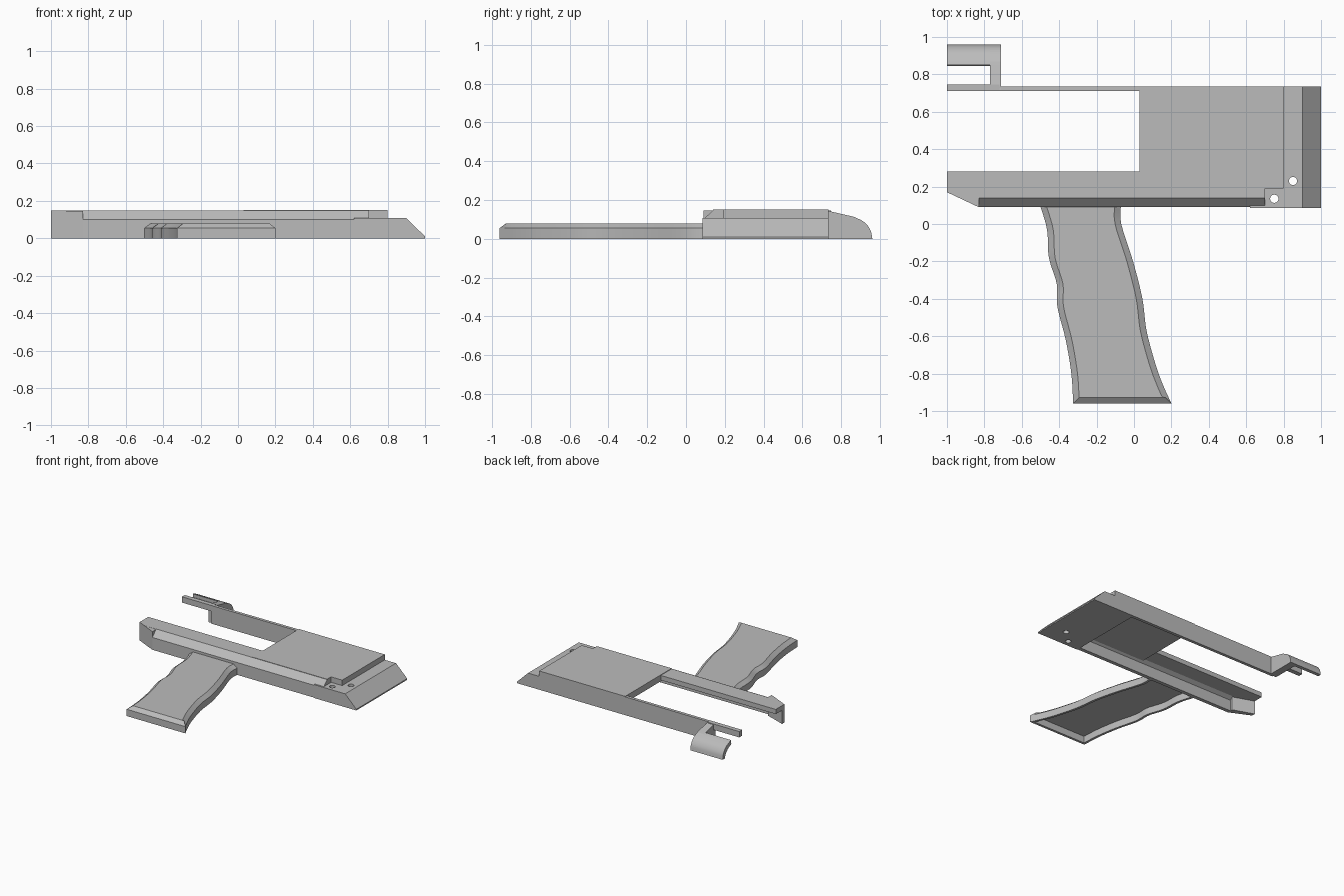
import bpy, bmesh
from mathutils import Vector

cube = bpy.data.objects.get("Cube")
if cube:
    bpy.data.objects.remove(cube)

grey = bpy.data.materials.new("matte grey")
grey.use_nodes = True
COLOUR = (0.5, 0.5, 0.5, 1)
grey.diffuse_color = COLOUR
grey.node_tree.nodes["Principled BSDF"].inputs["Base Color"].default_value = COLOUR


def finish(name, bm, smooth=False):
    bmesh.ops.recalc_face_normals(bm, faces=bm.faces)
    mesh = bpy.data.meshes.new(name)
    bm.to_mesh(mesh)
    bm.free()
    mesh.materials.append(grey)
    obj = bpy.data.objects.new(name, mesh)
    bpy.context.collection.objects.link(obj)
    if smooth:
        bpy.ops.object.select_all(action='DESELECT')
        obj.select_set(True)
        bpy.context.view_layer.objects.active = obj
        bpy.ops.object.shade_smooth_by_angle(angle=0.45)
    return obj


def prism(name, outline, axis, lo, hi, smooth=False):
    """Extrude a 2D outline along x, y or z."""
    place = {'x': lambda a, b, t: (t, a, b),
             'y': lambda a, b, t: (a, t, b),
             'z': lambda a, b, t: (a, b, t)}[axis]
    bm = bmesh.new()
    face = bm.faces.new([bm.verts.new(place(a, b, lo)) for a, b in outline])
    grown = bmesh.ops.extrude_face_region(bm, geom=[face], use_keep_orig=True)
    moved = [g for g in grown['geom'] if isinstance(g, bmesh.types.BMVert)]
    bmesh.ops.translate(bm, verts=moved, vec=place(0, 0, hi - lo))
    return finish(name, bm, smooth)


def spline(points, steps=5):
    """Smooth path through the given points."""
    p = [Vector(q) for q in points]
    p = [2 * p[0] - p[1]] + p + [2 * p[-1] - p[-2]]
    out = []
    for i in range(1, len(p) - 2):
        a, b, c, d = p[i - 1:i + 3]
        for k in range(steps):
            t = k / steps
            out.append(0.5 * (2 * b + (c - a) * t + (2 * a - 5 * b + 4 * c - d) * t ** 2
                              + (3 * b - a - 3 * c + d) * t ** 3))
    return out + [p[-2]]


# Top plate and the long front rail
TOP, UNDER, STEP = 0.152, 0.11, 0.108
prism("top_plate", [(0.03, 0.14), (0.7, 0.14), (0.7, 0.19), (0.8, 0.19), (0.8, 0.735),
                    (0.03, 0.735)], 'z', UNDER - 0.01, TOP)
prism("front_rail_top", [(-1, 0.17), (-0.936, 0.14), (0.03, 0.14), (0.03, 0.28),
                         (-1, 0.28)], 'z', UNDER, TOP - 0.004)
prism("front_rail_wall", [(0.09, 0), (0.09, 0.1), (0.14, TOP - 0.003), (0.15, UNDER),
                          (0.12, 0.09), (0.12, 0)], 'x', -0.83, 0.7)
prism("front_rail_end", [(-1, 0.17), (-0.83, 0.09), (-0.83, 0.14), (-1, 0.2)],
      'z', 0, TOP - 0.005)

# Wedge nose with two screw holes
nose = prism("wedge_nose", [(0.62, 0), (0.62, STEP), (0.9, STEP), (1, 0.01), (1, 0)],
             'y', 0.085, 0.735)
for i, (x, y) in enumerate([(0.75, 0.135), (0.85, 0.23)]):
    bm = bmesh.new()
    bmesh.ops.create_cone(bm, cap_ends=True, segments=24, radius1=0.022, radius2=0.022,
                          depth=0.6)
    bmesh.ops.translate(bm, verts=bm.verts, vec=(x, y, 0))
    cutter = finish("hole_cutter_%d" % i, bm)
    cutter.hide_render = True
    cutter.hide_set(True)
    cut = nose.modifiers.new("screw hole", 'BOOLEAN')
    cut.operation, cut.solver, cut.object = 'DIFFERENCE', 'EXACT', cutter

# Rear rail: tall wall, then a thin strip
prism("rear_wall", [(-0.74, 0), (0.64, 0), (0.64, TOP - 0.002), (-0.74, TOP - 0.006)],
      'y', 0.71, 0.735)
prism("rear_strip", [(-1, 0.1), (-0.72, 0.1), (-0.72, 0.147), (-1, 0.147)],
      'y', 0.71, 0.747)

# Hook: arm plus curved lip
curve = [(0.85, 0.117)] + [tuple(v) for v in
                           spline([(0.87, 0.112), (0.92, 0.085), (0.95, 0.045), (0.96, 0)], 4)]
prism("hook_arm", [(0.72, 0), (0.72, 0.147)] + curve, 'x', -0.77, -0.71)
inner = [(y - 0.025, max(z - 0.025, 0)) for y, z in curve[1:]]
prism("hook_lip", curve + inner[::-1] + [(0.85, 0.09)], 'x', -1, -0.74, True)

# Hollow grip with bevelled rim
left = spline([(-0.505, 0.11), (-0.465, -0.03), (-0.455, -0.18), (-0.413, -0.32),
               (-0.41, -0.44), (-0.365, -0.62), (-0.335, -0.8), (-0.325, -0.96)])
right = spline([(-0.07, 0.11), (-0.068, 0), (-0.005, -0.2), (0.045, -0.4),
                (0.067, -0.57), (0.115, -0.75), (0.155, -0.86), (0.2, -0.96)])
bm = bmesh.new()
rings = []
for inset, z in [(0.02, 0.055), (0.02, 0), (0, 0), (0, 0.055), (0.033, 0.08)]:
    sides = []
    for path, sign in ((left, 1), (right, -1)):
        sides.append([bm.verts.new((v.x + sign * inset, max(v.y, -0.96 + inset), z))
                      for v in path])
    rings.append(sides)
for l, r in (rings[0], rings[-1]):
    for i in range(len(l) - 1):
        bm.faces.new((l[i], l[i + 1], r[i + 1], r[i]))
for lower, upper in zip(rings, rings[1:]):
    a = lower[0] + lower[1][::-1]
    b = upper[0] + upper[1][::-1]
    for i in range(len(a)):
        j = (i + 1) % len(a)
        bm.faces.new((a[i], a[j], b[j], b[i]))
finish("grip", bm, True)
